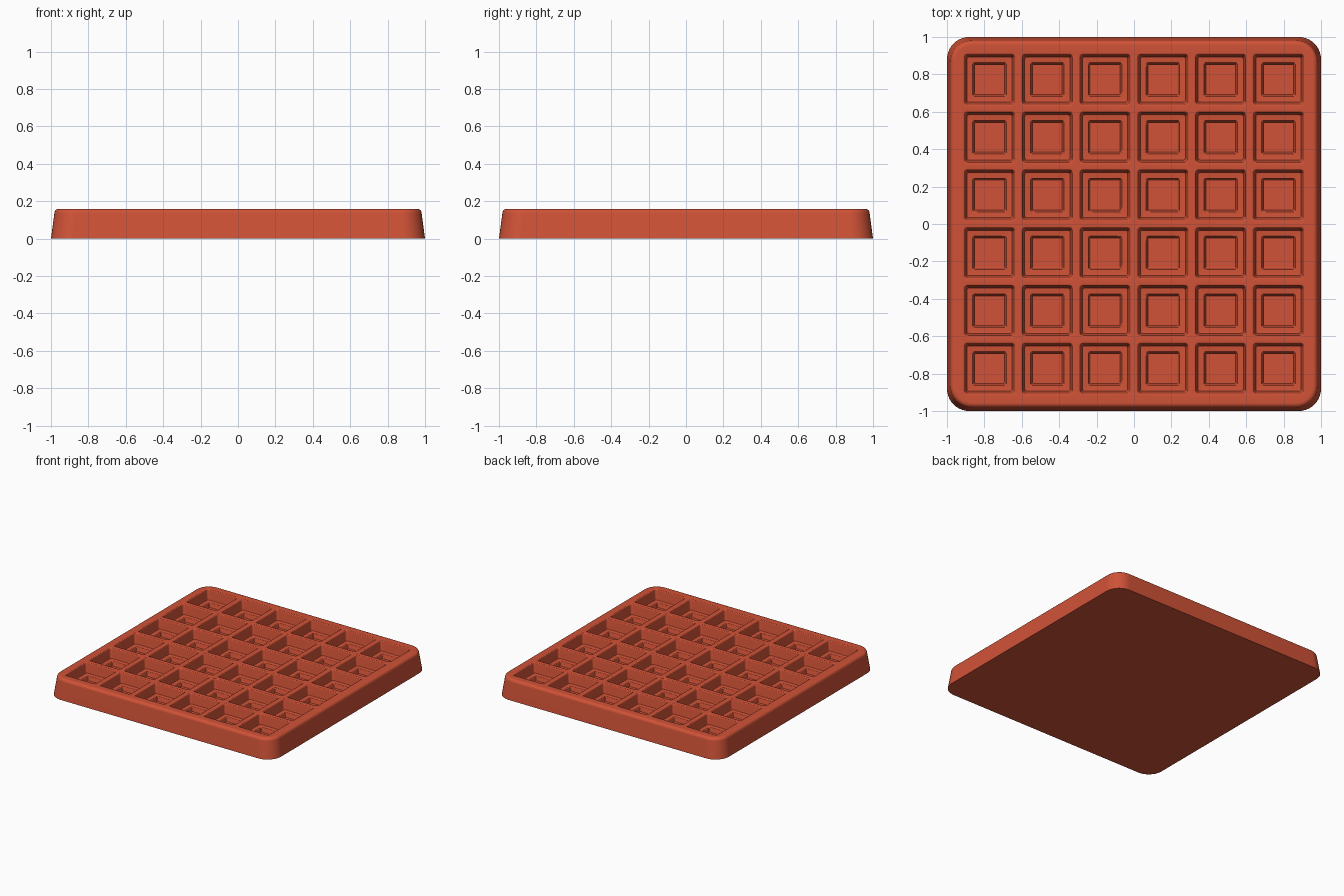
import bpy, bmesh, math

cube = bpy.data.objects.get("Cube")
if cube:
    bpy.data.objects.remove(cube)

TOP = 0.16
PITCH = 0.309
COUNT = 6
bm = bmesh.new()


def ring(cx, cy, half, radius, z, steps):
    """Rounded square outline, counter-clockwise."""
    verts = []
    for q in range(4):
        for i in range(steps + 1):
            a = math.pi / 2 * (q + i / steps)
            sx = 1 if q in (0, 3) else -1
            sy = 1 if q < 2 else -1
            verts.append(bm.verts.new((
                cx + sx * (half - radius) + radius * math.cos(a),
                cy + sy * (half - radius) + radius * math.sin(a), z)))
    return verts


def loft(cx, cy, profile, steps):
    """Join a stack of rounded squares; return first and last outline."""
    rings = [ring(cx, cy, h, r, z, steps) for h, r, z in profile]
    for a, b in zip(rings, rings[1:]):
        for i in range(len(a)):
            j = (i + 1) % len(a)
            bm.faces.new((a[i], a[j], b[j], b[i]))
    return rings[0], rings[-1]


def rim_edges(verts):
    return [bm.edges.get((verts[i - 1], verts[i])) for i in range(len(verts))]


# Tapered outer wall with a rounded top edge
wall = [(1.0, 0.12, 0.0), (0.982, 0.115, TOP - 0.025)]
for i in range(1, 6):
    a = math.pi / 2 * i / 5
    wall.append((0.957 + 0.025 * math.cos(a), 0.09 + 0.025 * math.cos(a),
                 TOP - 0.025 + 0.025 * math.sin(a)))
base, lip = loft(0, 0, wall, 10)
bm.faces.new(base[::-1])
top_edges = rim_edges(lip)

# Stepped pockets: softened rim, sloping wall, ledge, smaller square recess
pocket = [(0.140, 0.020, TOP), (0.136, 0.018, TOP - 0.002),
          (0.133, 0.016, TOP - 0.008), (0.124, 0.014, 0.088),
          (0.121, 0.012, 0.082), (0.115, 0.010, 0.080),
          (0.092, 0.008, 0.080), (0.089, 0.007, 0.078),
          (0.087, 0.006, 0.074), (0.081, 0.005, 0.048),
          (0.079, 0.004, 0.046), (0.076, 0.003, 0.045)]
for row in range(COUNT):
    for col in range(COUNT):
        cx = (col - (COUNT - 1) / 2) * PITCH
        cy = (row - (COUNT - 1) / 2) * PITCH
        rim, floor = loft(cx, cy, pocket, 4)
        bm.faces.new(floor)
        top_edges += rim_edges(rim)

# Flat top surface between the pockets
bmesh.ops.triangle_fill(bm, use_beauty=True, edges=top_edges, normal=(0, 0, 1))
bmesh.ops.recalc_face_normals(bm, faces=bm.faces)

mesh = bpy.data.meshes.new("pocket_tray")
bm.to_mesh(mesh)
bm.free()
tray = bpy.data.objects.new("pocket_tray", mesh)
bpy.context.collection.objects.link(tray)

# Single brick red colour
red = bpy.data.materials.new("brick_red")
red.use_nodes = True
colour = (0.63, 0.085, 0.038, 1)
red.diffuse_color = colour
red.node_tree.nodes["Principled BSDF"].inputs["Base Color"].default_value = colour
mesh.materials.append(red)

# Smooth rounded edges, flat large faces
bpy.context.view_layer.objects.active = tray
tray.select_set(True)
bpy.ops.object.shade_smooth_by_angle(angle=math.radians(40))
weighted = tray.modifiers.new("even_shading", 'WEIGHTED_NORMAL')
weighted.keep_sharp = True
